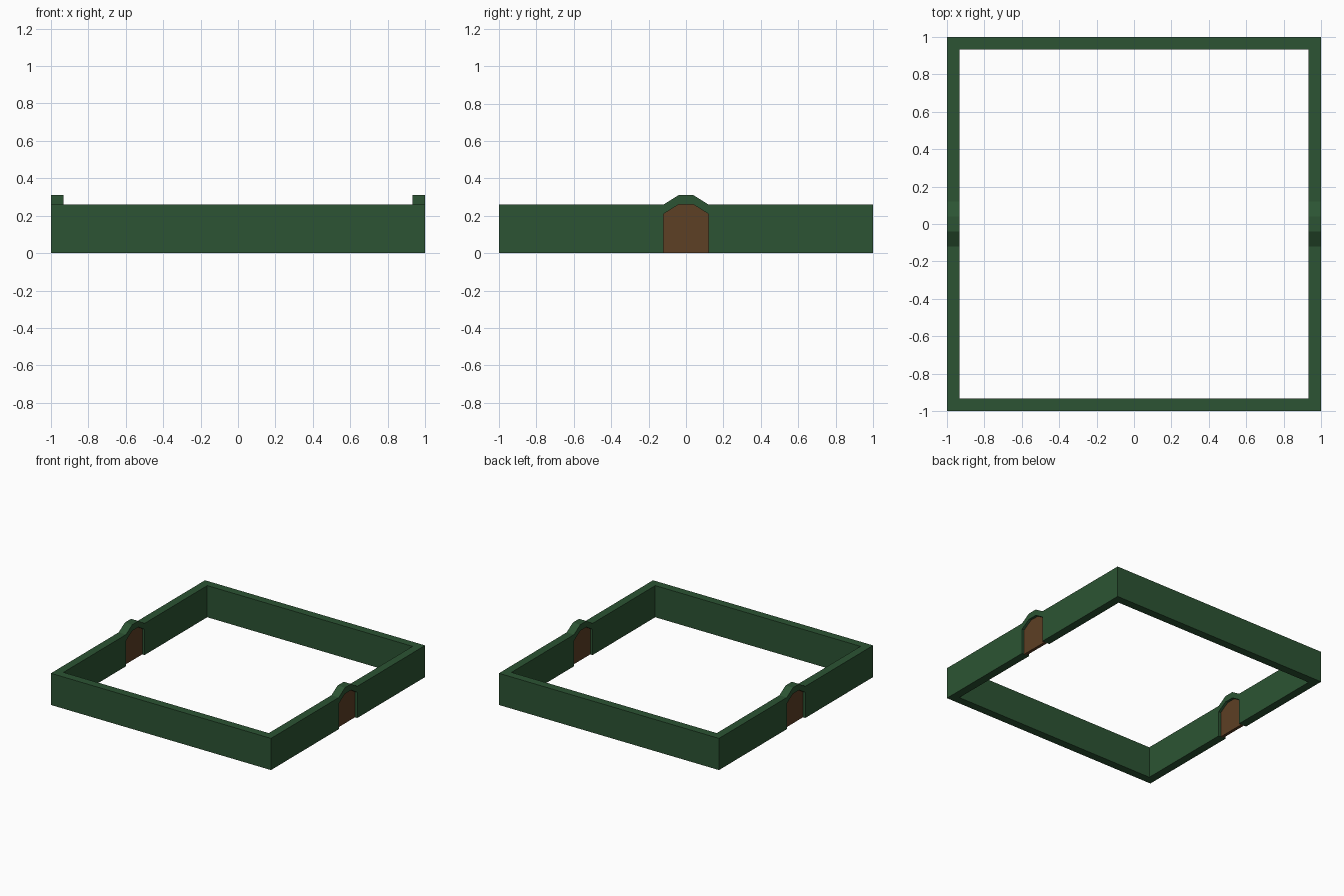
import bpy, bmesh

if "Cube" in bpy.data.objects:
    bpy.data.objects.remove(bpy.data.objects["Cube"])

INNER = 0.933


def material(name, color):
    m = bpy.data.materials.new(name)
    m.diffuse_color = (*color, 1)
    m.use_nodes = True
    m.node_tree.nodes["Principled BSDF"].inputs["Base Color"].default_value = m.diffuse_color
    return m


def prism(name, profile, x0, x1, mat=None):
    """Extrude a (y, z) profile along x."""
    bm = bmesh.new()
    face = bm.faces.new([bm.verts.new((x0, y, z)) for y, z in profile])
    ext = bmesh.ops.extrude_face_region(bm, geom=[face])
    moved = [v for v in ext["geom"] if isinstance(v, bmesh.types.BMVert)]
    bmesh.ops.translate(bm, verts=moved, vec=(x1 - x0, 0, 0))
    bmesh.ops.recalc_face_normals(bm, faces=bm.faces)
    mesh = bpy.data.meshes.new(name)
    bm.to_mesh(mesh)
    bm.free()
    ob = bpy.data.objects.new(name, mesh)
    bpy.context.collection.objects.link(ob)
    if mat:
        mesh.materials.append(mat)
    return ob


def cut(target, cutter):
    cutter.hide_render = True
    mod = target.modifiers.new("cut", "BOOLEAN")
    mod.operation, mod.solver, mod.object = "DIFFERENCE", "EXACT", cutter
    bpy.context.view_layer.objects.active = target
    bpy.ops.object.modifier_apply(modifier=mod.name)
    bpy.data.objects.remove(cutter)


def mirrored(half):
    return half + [(-y, z) for y, z in reversed(half)]


green = material("hedge_green", (0.025, 0.088, 0.033))
brown = material("door_brown", (0.11, 0.05, 0.018))

# Wall ring: arched silhouette hollowed out, then pierced by the gateways
wall = prism("wall", mirrored([(-1, 0), (-1, 0.26), (-0.12, 0.26), (-0.04, 0.31)]), -1, 1, green)
cut(wall, prism("courtyard_cutter", mirrored([(-INNER, -0.1), (-INNER, 0.5)]), -INNER, INNER))
arch = [(-0.12, 0.21), (-0.04, 0.26)]
cut(wall, prism("gateway_cutter", mirrored([(-0.12, -0.1)] + arch), -1.2, 1.2))

# Recessed doors in both gateways
mid = (1 + INNER) / 2
for side, s in (("left", -1), ("right", 1)):
    prism(side + "_door", mirrored([(-0.12, 0)] + arch), s * mid - 0.0125, s * mid + 0.0125, brown)
